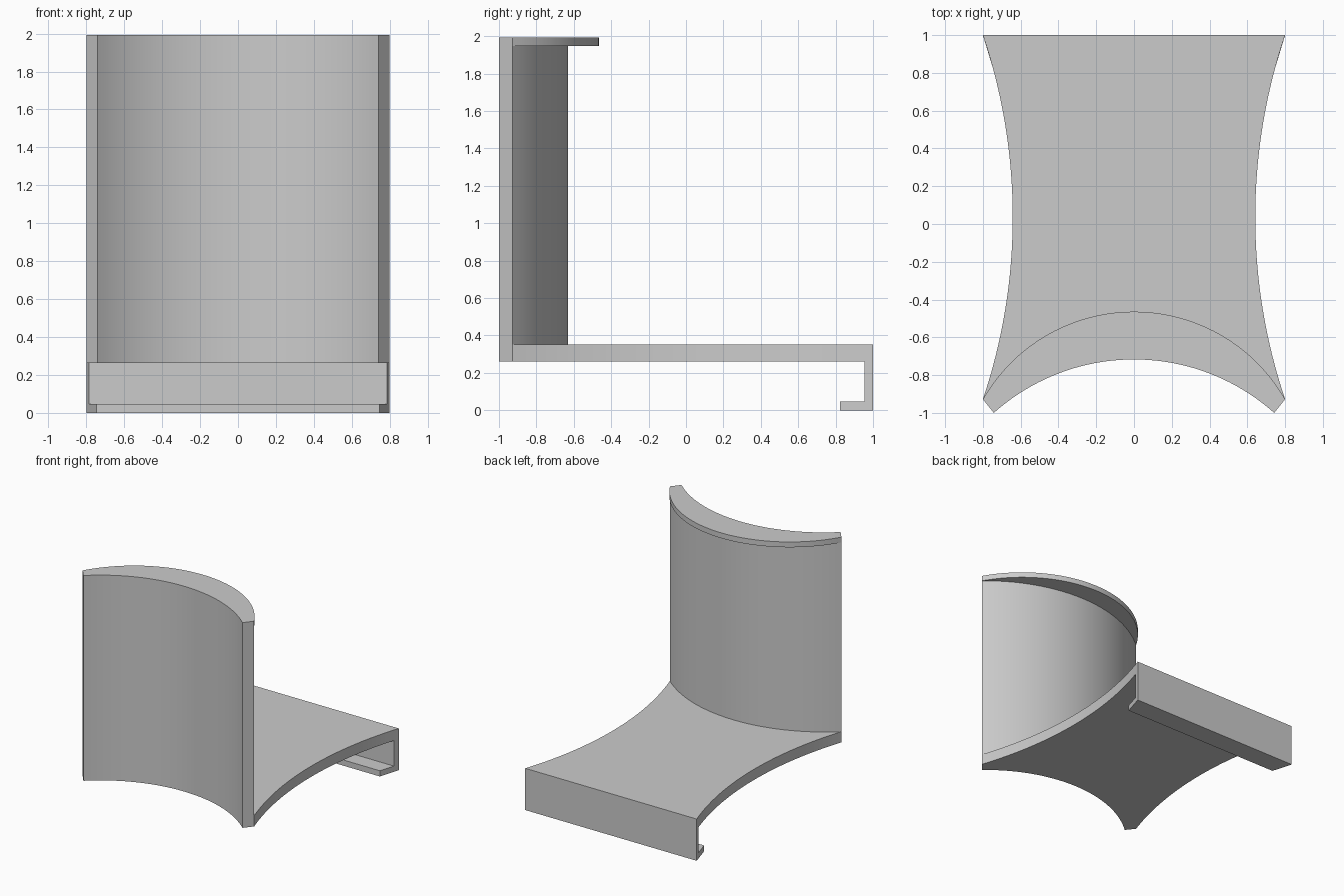
import bpy
import bmesh
from math import asin, sin, radians
from mathutils import Vector

cube = bpy.data.objects.get("Cube")
if cube:
    bpy.data.objects.remove(cube, do_unlink=True)

grey = bpy.data.materials.new("plain_grey")
grey.use_nodes = True
colour = (0.6, 0.6, 0.6, 1)
grey.diffuse_color = colour
grey.node_tree.nodes["Principled BSDF"].inputs["Base Color"].default_value = colour


def arc(a, b, rise, steps=40):
    """Points of a circular arc from a to b, bulging left of the chord."""
    a, b = Vector(a), Vector(b)
    half = (b - a).length / 2
    along = (b - a).normalized()
    left = Vector((-along.y, along.x))
    radius = (half * half + rise * rise) / (2 * rise)
    centre = (a + b) / 2 + left * (rise - radius)
    sweep = asin(half / radius)
    points = []
    for i in range(steps + 1):
        t = sweep * (2 * i / steps - 1)
        height = (radius * radius - (radius * sin(t)) ** 2) ** 0.5
        points.append(centre + along * radius * sin(t) + left * height)
    return points


def solid(name, ring, offset):
    """Extrude a closed ring of points by an offset given per point."""
    bm = bmesh.new()
    low = [bm.verts.new(p) for p in ring]
    high = [bm.verts.new(offset(p)) for p in ring]
    bm.faces.new(low[::-1])
    bm.faces.new(high)
    for i in range(len(ring)):
        j = (i + 1) % len(ring)
        bm.faces.new((low[i], low[j], high[j], high[i]))
    bmesh.ops.recalc_face_normals(bm, faces=bm.faces)
    mesh = bpy.data.meshes.new(name)
    bm.to_mesh(mesh)
    bm.free()
    mesh.materials.append(grey)
    obj = bpy.data.objects.new(name, mesh)
    bpy.context.collection.objects.link(obj)
    bpy.ops.object.select_all(action='DESELECT')
    obj.select_set(True)
    bpy.context.view_layer.objects.active = obj
    bpy.ops.object.shade_smooth_by_angle(angle=radians(30))


def prism(name, outline, bottom, top):
    ring = [(p.x, p.y, bottom) for p in outline]
    solid(name, ring, lambda p: (p[0], p[1], top))


# Shared corners and curves
W, TIP, HEIGHT = 0.8, -0.928, 1.993
PLATE_LOW, PLATE_TOP, LIP_LOW = 0.262, 0.352, 1.948
wall_front = arc((-0.742, -1), (0.742, -1), 0.283)
wall_back = arc((-W, TIP), (W, TIP), 0.298)
lip_back = arc((-W, TIP), (W, TIP), 0.464)
right_side = arc((W, TIP), (W, 1), 0.158)
left_side = arc((-W, 1), (-W, TIP), 0.158)


def half_width(y):
    for p, q in zip(right_side, right_side[1:]):
        if p.y <= y <= q.y:
            return p.x + (q.x - p.x) * (y - p.y) / (q.y - p.y)
    return W


# Curved upright wall and the crescent lip along its top
prism("curved_wall", wall_front + wall_back[::-1], PLATE_LOW, HEIGHT)
prism("top_lip", wall_back + lip_back[-2:0:-1], LIP_LOW, HEIGHT)

# Waisted plate that meets the back of the wall
prism("base_plate", wall_back + right_side[1:] + left_side[:-1], PLATE_LOW, PLATE_TOP)

# Hook hanging from the rear edge, following the curved sides
profile = [(1, PLATE_LOW), (1, 0), (0.824, 0), (0.824, 0.048),
           (0.955, 0.048), (0.955, PLATE_LOW)]
hook_ring = [(half_width(y), y, z) for y, z in profile]
solid("rear_hook", hook_ring, lambda p: (-p[0], p[1], p[2]))
